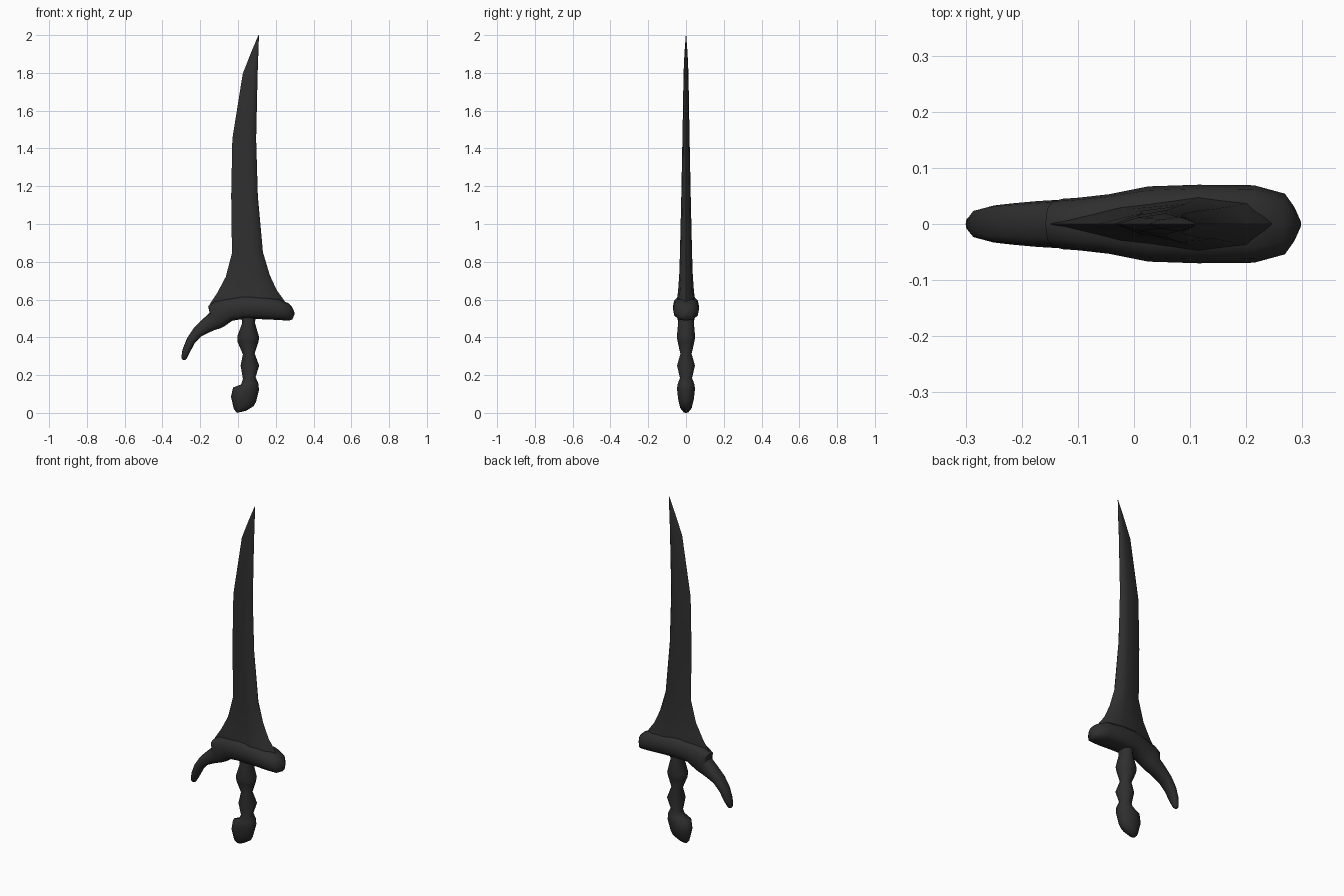
import bpy
import bmesh
import math

steel = bpy.data.materials.new("dark iron")
steel.diffuse_color = (0.028, 0.028, 0.028, 1)


def oval(n, power=1.0):
    """Closed section: (u from 0 to 1 across the part, v from -1 to 1 in depth)."""
    pts = []
    for i in range(n):
        a = 2 * math.pi * i / n
        c, s = math.cos(a), math.sin(a)
        pts.append((0.5 - 0.5 * math.copysign(abs(c) ** power, c),
                    math.copysign(abs(s) ** power, s)))
    return pts


def loft(name, profile, stations, angle):
    """Skin rings spanning from (ax, az) to (bx, bz) with half depth hy."""
    bm = bmesh.new()
    rings = []
    for ax, az, bx, bz, hy in stations:
        rings.append([bm.verts.new((ax + (bx - ax) * u, hy * v, az + (bz - az) * u))
                      for u, v in profile])
    n = len(profile)
    for r, s in zip(rings, rings[1:]):
        for i in range(n):
            j = (i + 1) % n
            bm.faces.new((r[i], r[j], s[j], s[i]))
    bm.faces.new(rings[0])
    bm.faces.new(rings[-1])
    bmesh.ops.recalc_face_normals(bm, faces=bm.faces)
    me = bpy.data.meshes.new(name)
    bm.to_mesh(me)
    bm.free()
    ob = bpy.data.objects.new(name, me)
    bpy.context.collection.objects.link(ob)
    me.materials.append(steel)
    bpy.ops.object.select_all(action='DESELECT')
    ob.select_set(True)
    bpy.context.view_layer.objects.active = ob
    bpy.ops.object.shade_smooth_by_angle(angle=math.radians(angle))
    return ob


# Blade: sharp edge on the left, thick rounded spine on the right
blade_section = [(0, 0), (0.3, 0.62), (0.68, 1), (0.9, 0.75), (1, 0),
                 (0.9, -0.75), (0.68, -1), (0.3, -0.62)]
loft("blade", blade_section, [
    (-0.12, 0.53, 0.26, 0.53, 0.058),
    (-0.15, 0.575, 0.245, 0.595, 0.050),
    (-0.11, 0.635, 0.205, 0.65, 0.042),
    (-0.065, 0.72, 0.168, 0.73, 0.036),
    (-0.032, 0.845, 0.132, 0.85, 0.032),
    (-0.036, 1.15, 0.105, 1.15, 0.025),
    (-0.030, 1.45, 0.096, 1.45, 0.019),
    (0.025, 1.795, 0.104, 1.80, 0.013),
    (0.068, 1.905, 0.108, 1.91, 0.008),
    (0.108, 2.00, 0.111, 2.00, 0.001),
], 50)

# Guard: blunt at the right, sweeping into a drooping horn at the left
loft("guard", oval(12, 0.75), [
    (0.298, 0.535, 0.298, 0.52, 0.003),
    (0.284, 0.565, 0.288, 0.495, 0.030),
    (0.268, 0.58, 0.270, 0.488, 0.054),
    (0.213, 0.605, 0.215, 0.492, 0.069),
    (0.110, 0.62, 0.120, 0.496, 0.070),
    (0.025, 0.62, 0.025, 0.497, 0.067),
    (-0.060, 0.605, -0.030, 0.488, 0.053),
    (-0.125, 0.59, -0.070, 0.46, 0.047),
    (-0.158, 0.565, -0.095, 0.447, 0.045),
    (-0.150, 0.53, -0.120, 0.44, 0.043),
    (-0.185, 0.498, -0.155, 0.425, 0.041),
    (-0.235, 0.448, -0.195, 0.405, 0.037),
    (-0.270, 0.395, -0.230, 0.368, 0.033),
    (-0.294, 0.335, -0.256, 0.318, 0.026),
    (-0.300, 0.292, -0.272, 0.287, 0.014),
    (-0.295, 0.282, -0.280, 0.28, 0.006),
], 50)

# Handle: three finger swells ending in a hooked pommel
loft("handle", oval(10), [
    (0.015, 0.53, 0.095, 0.53, 0.040),
    (0.022, 0.475, 0.090, 0.475, 0.044),
    (-0.004, 0.405, 0.112, 0.40, 0.051),
    (-0.002, 0.375, 0.108, 0.375, 0.046),
    (0.026, 0.31, 0.088, 0.315, 0.031),
    (0.014, 0.25, 0.112, 0.25, 0.050),
    (0.026, 0.18, 0.093, 0.19, 0.033),
    (0.016, 0.15, 0.108, 0.155, 0.046),
    (-0.026, 0.135, 0.111, 0.12, 0.050),
    (-0.037, 0.085, 0.096, 0.06, 0.043),
    (-0.022, 0.02, 0.084, 0.037, 0.032),
    (-0.005, 0.00, 0.045, 0.012, 0.014),
], 60)
